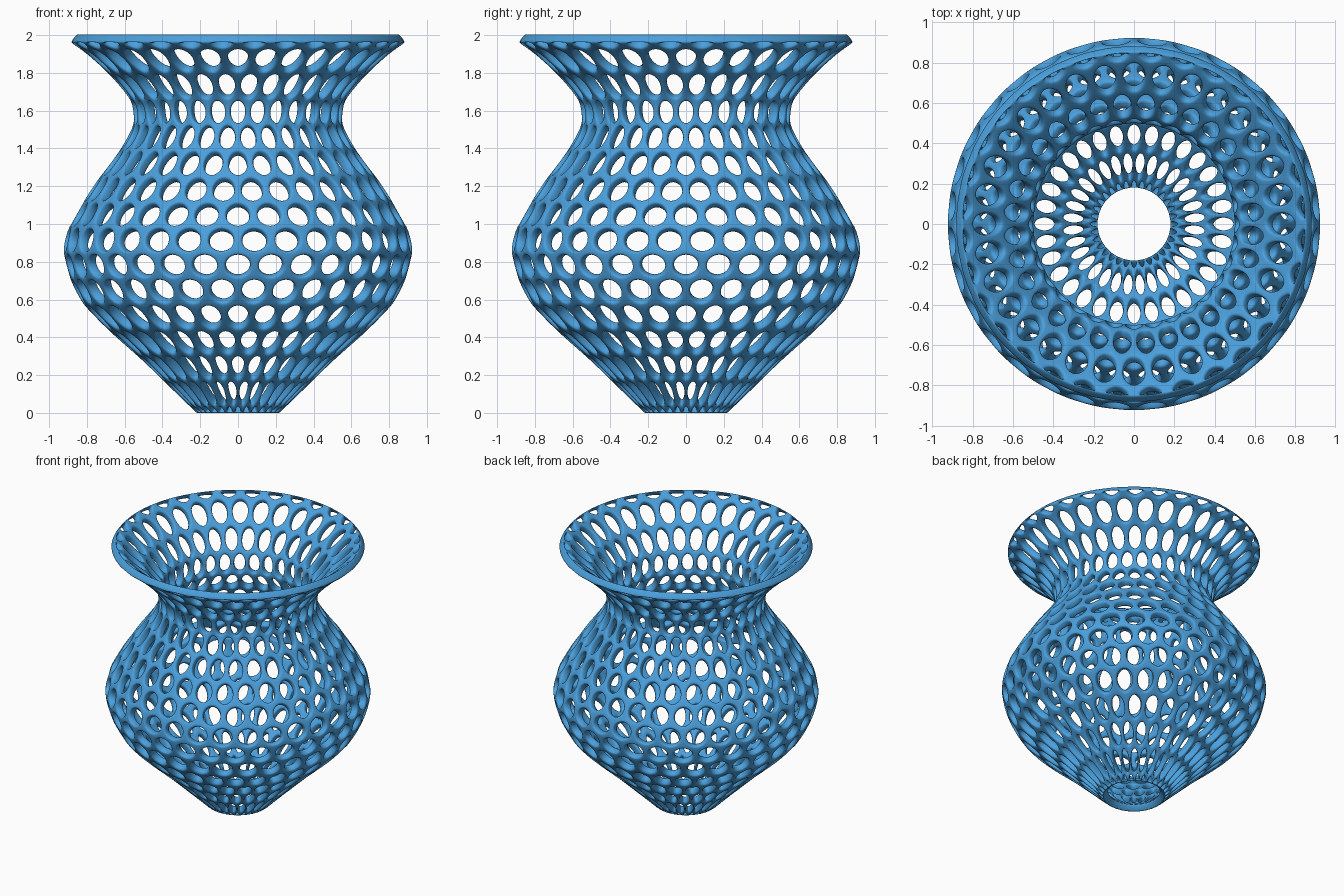
import bpy, bmesh, math

if "Cube" in bpy.data.objects:
    bpy.data.objects.remove(bpy.data.objects["Cube"])

# Mid-wall profile (radius, height) from foot to flared rim
PROFILE = [(0.195, 0.015), (0.512, 0.32), (0.769, 0.557), (0.859, 0.71), (0.897, 0.85),
           (0.879, 0.951), (0.743, 1.184), (0.596, 1.386), (0.535, 1.49), (0.523, 1.58),
           (0.545, 1.67), (0.60, 1.748), (0.682, 1.83), (0.783, 1.921), (0.873, 1.987)]
# Heights of the hole rows, with a virtual row beyond each end
ROWS = [-0.02, 0.12, 0.255, 0.39, 0.52, 0.655, 0.785, 0.91, 1.04, 1.17,
        1.31, 1.45, 1.595, 1.74, 1.89, 2.01]
STEPS = 64          # half-columns: 32 holes per row, staggered
THICKNESS = 0.055


def slope(i):
    a, b = PROFILE[max(i - 1, 0)], PROFILE[min(i + 1, len(PROFILE) - 1)]
    return (b[0] - a[0]) / (b[1] - a[1])


def radius(z):
    """Smooth Hermite curve through the profile points."""
    i = 0
    while i < len(PROFILE) - 2 and z > PROFILE[i + 1][1]:
        i += 1
    (r0, z0), (r1, z1) = PROFILE[i], PROFILE[i + 1]
    h = z1 - z0
    t = (z - z0) / h
    return ((2*t**3 - 3*t**2 + 1) * r0 + (t**3 - 2*t**2 + t) * h * slope(i)
            + (3*t**2 - 2*t**3) * r1 + (t**3 - t**2) * h * slope(i + 1))


def point(j, z):
    a = 2 * math.pi * j / STEPS
    r = radius(z)
    return (r * math.cos(a), r * math.sin(a), z)


bm = bmesh.new()
shared = {}


def shared_vert(j, z):
    key = (j % STEPS, round(z, 4))
    if key not in shared:
        shared[key] = bm.verts.new(point(j, z))
    return shared[key]


def cell(corners, scale):
    """A frame of quads around one hole."""
    n = len(corners)
    cj = (min(c[0] for c in corners) + max(c[0] for c in corners)) / 2
    cz = sum(c[1] for c in corners) / n
    outer = [shared_vert(j, z) for j, z in corners]
    inner = [bm.verts.new(point(cj + scale * (j - cj), cz + scale * (z - cz)))
             for j, z in corners]
    for i in range(n):
        k = (i + 1) % n
        bm.faces.new((outer[i], outer[k], inner[k], inner[i]))


# Honeycomb rows
last = len(ROWS) - 1
for k in range(1, last):
    z = ROWS[k]
    down, up = z - ROWS[k - 1], ROWS[k + 1] - z
    for j in range(k % 2, STEPS, 2):
        cell([(j - 1, z - down / 3), (j, z - down * 2 / 3), (j + 1, z - down / 3),
              (j + 1, z + up / 3), (j, z + up * 2 / 3), (j - 1, z + up / 3)], 0.76)

# Small half cells closing the foot and the rim
foot, rim = PROFILE[0][1], PROFILE[-1][1]
s = ROWS[1] - ROWS[0]
t = ROWS[last] - ROWS[last - 1]
for j in range(0, STEPS, 2):
    cell([(j - 1, foot), (j + 1, foot), (j + 1, ROWS[1] - s * 2 / 3),
          (j, ROWS[1] - s / 3), (j - 1, ROWS[1] - s * 2 / 3)], 0.62)
for j in range(last % 2, STEPS, 2):
    b = ROWS[last - 1]
    cell([(j - 1, b + t * 2 / 3), (j, b + t / 3), (j + 1, b + t * 2 / 3),
          (j + 1, rim), (j - 1, rim)], 0.62)

mesh = bpy.data.meshes.new("lattice_vase")
bm.to_mesh(mesh)
bm.free()
vase = bpy.data.objects.new("lattice_vase", mesh)
bpy.context.collection.objects.link(vase)

# Wall thickness and rounding
solid = vase.modifiers.new("wall", 'SOLIDIFY')
solid.thickness = THICKNESS
solid.offset = 0
solid.use_even_offset = True
smooth = vase.modifiers.new("rounding", 'SUBSURF')
smooth.levels = smooth.render_levels = 2
for p in mesh.polygons:
    p.use_smooth = True

# Blue finish
blue = bpy.data.materials.new("blue")
blue.diffuse_color = (0.07, 0.35, 0.72, 1)
blue.use_nodes = True
blue.node_tree.nodes["Principled BSDF"].inputs["Base Color"].default_value = blue.diffuse_color
mesh.materials.append(blue)
